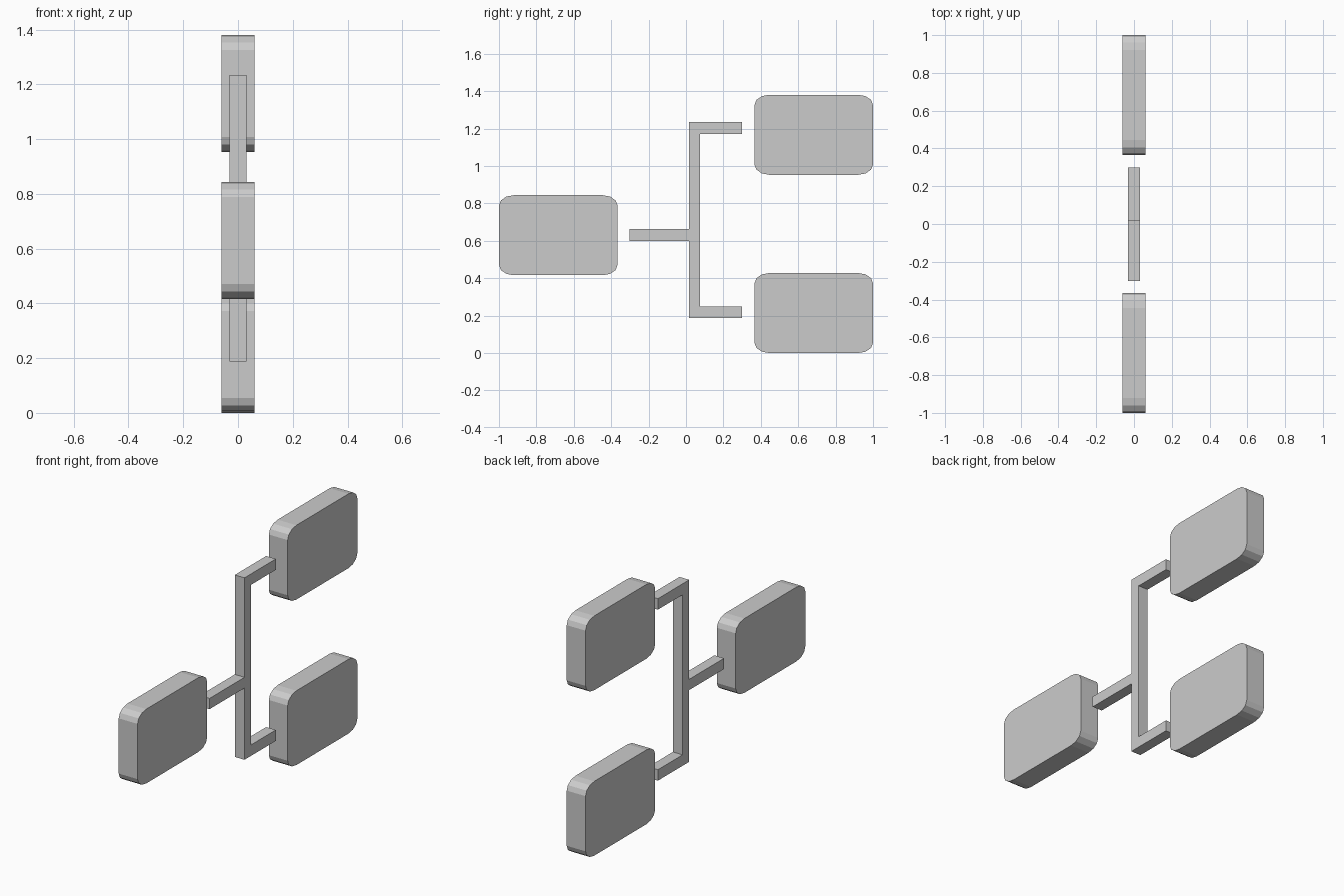
import bpy, bmesh
from math import sin, cos, pi

if "Cube" in bpy.data.objects:
    bpy.data.objects.remove(bpy.data.objects["Cube"])


def extrude_profile(name, profile, half_x):
    """Solid made from a (y, z) outline extruded along x."""
    bm = bmesh.new()
    face = bm.faces.new([bm.verts.new((-half_x, y, z)) for y, z in profile])
    ret = bmesh.ops.extrude_face_region(bm, geom=[face])
    verts = [v for v in ret["geom"] if isinstance(v, bmesh.types.BMVert)]
    bmesh.ops.translate(bm, verts=verts, vec=(2 * half_x, 0, 0))
    bmesh.ops.recalc_face_normals(bm, faces=bm.faces)
    mesh = bpy.data.meshes.new(name)
    bm.to_mesh(mesh)
    bm.free()
    obj = bpy.data.objects.new(name, mesh)
    bpy.context.collection.objects.link(obj)
    return obj


def rounded_outline(cy, cz, hy, hz, ry, rz, segments=3):
    """Rectangle outline with faceted elliptical corners."""
    points = []
    for i, (sy, sz) in enumerate([(1, 1), (-1, 1), (-1, -1), (1, -1)]):
        for k in range(segments + 1):
            a = (i + k / segments) * pi / 2
            points.append((cy + sy * (hy - ry) + ry * cos(a),
                           cz + sz * (hz - rz) + rz * sin(a)))
    return points


# Three rounded panels
for name, cy, cz in [("left_panel", -0.683, 0.63),
                     ("upper_panel", 0.683, 1.167),
                     ("lower_panel", 0.683, 0.214)]:
    extrude_profile(name, rounded_outline(cy, cz, 0.317, 0.214, 0.08, 0.055), 0.06)

# Branching connector: spine, two right arms and one left arm
connector = [(0.015, 0.187), (0.30, 0.187), (0.30, 0.25), (0.075, 0.25),
             (0.075, 1.172), (0.30, 1.172), (0.30, 1.235), (0.015, 1.235),
             (0.015, 0.662), (-0.303, 0.662), (-0.303, 0.60), (0.015, 0.60)]
extrude_profile("branch_connector", connector, 0.031)
